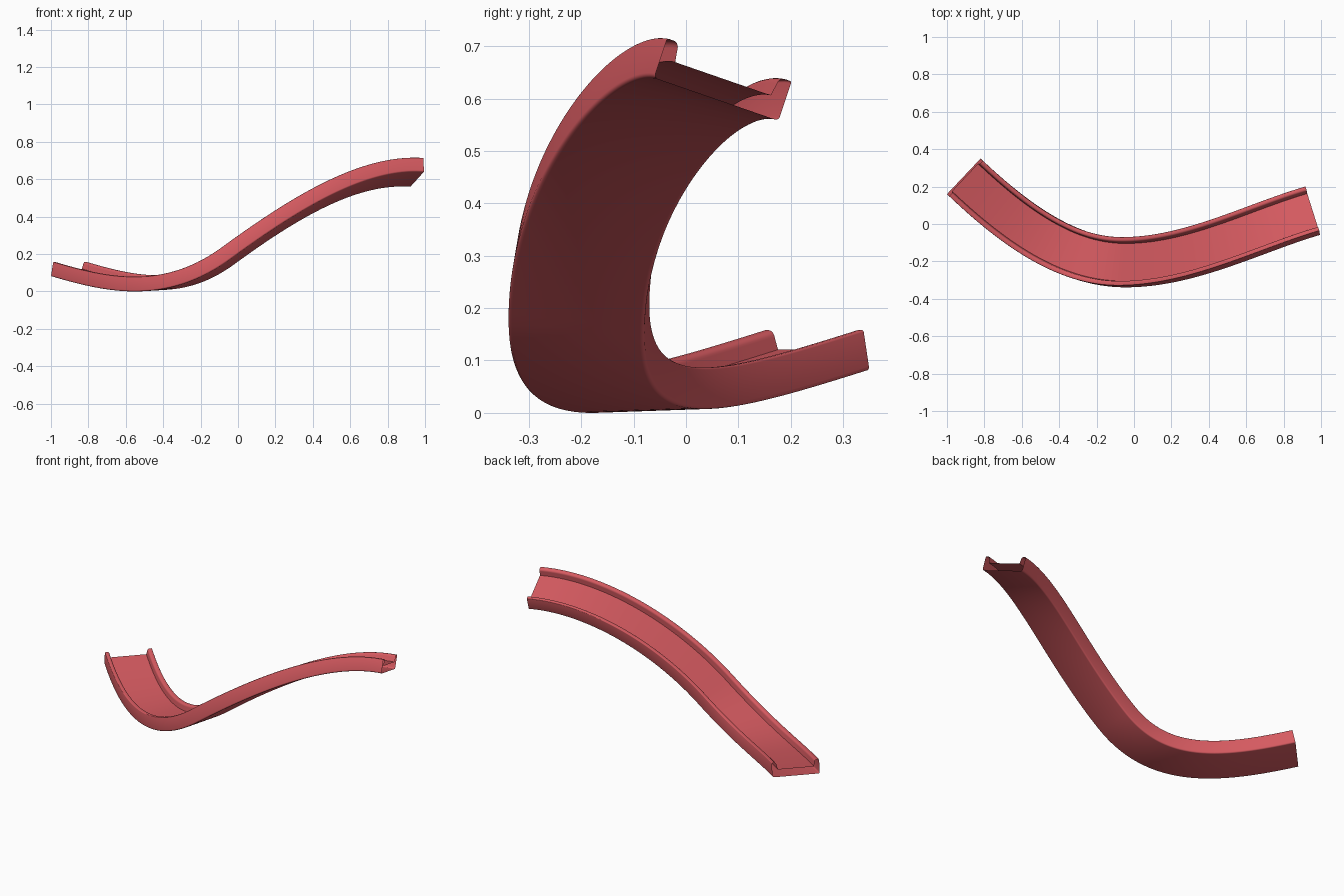
import bpy, bmesh, math
from mathutils import Vector
from mathutils.geometry import interpolate_bezier

if "Cube" in bpy.data.objects:
    bpy.data.objects.remove(bpy.data.objects["Cube"])

# centre path of the underside: two smooth Bezier segments
start, mid, end = Vector((-.91, .255, .085)), Vector((-.03, -.21, .163)), Vector((.957, .058, .603))
flow = Vector((1, 0, .73))
seg1 = interpolate_bezier(start, start + .3 * Vector((1, -.95, -.3)), mid - .3 * flow, mid, 49)
seg2 = interpolate_bezier(mid, mid + .35 * flow, end - .3 * Vector((1, .29, -.07)), end, 49)
path = seg1 + seg2[1:]


def arc(cx, cy, r, a0, a1, n=4):
    return [(cx + r * math.cos(math.radians(a0 + (a1 - a0) * i / n)),
             cy + r * math.sin(math.radians(a0 + (a1 - a0) * i / n))) for i in range(n + 1)]


# channel cross-section: half profile (side, up), then mirrored into a closed loop
W, H, FLOOR, WALL = .131, .079, .041, .026
half = arc(W - .008, .008, .008, -90, 0)
half += arc(W - .004, H - .004, .004, 0, 90, 3)
half += arc(W - WALL + .013, H - .013, .013, 90, 180, 5)
half += [(W - WALL - .004, FLOOR)]
profile = half + [(-s, u) for s, u in reversed(half)]

# sweep with a minimum-twist frame; the ends stay open
bm = bmesh.new()
rings = []
side = Vector((.69, .72, 0))
prev = None
for i, p in enumerate(path):
    t = (path[min(i + 1, len(path) - 1)] - path[max(i - 1, 0)]).normalized()
    if prev is not None:
        side = prev.rotation_difference(t) @ side
    side = (side - t * side.dot(t)).normalized()
    up = t.cross(side)
    prev = t
    rings.append([bm.verts.new(p + side * s + up * u) for s, u in profile])
n = len(profile)
for a, b in zip(rings, rings[1:]):
    for j in range(n):
        k = (j + 1) % n
        bm.faces.new((a[j], a[k], b[k], b[j]))
bmesh.ops.recalc_face_normals(bm, faces=bm.faces)

# rest on the ground
low = min(v.co.z for v in bm.verts)
bmesh.ops.translate(bm, verts=bm.verts, vec=(0, 0, -low))

me = bpy.data.meshes.new("slide_channel")
bm.to_mesh(me)
bm.free()
slide = bpy.data.objects.new("slide_channel", me)
bpy.context.collection.objects.link(slide)

# red plastic
mat = bpy.data.materials.new("red_plastic")
mat.diffuse_color = (.68, .105, .12, 1)
mat.use_nodes = True
mat.node_tree.nodes["Principled BSDF"].inputs["Base Color"].default_value = mat.diffuse_color
me.materials.append(mat)

bpy.context.view_layer.objects.active = slide
slide.select_set(True)
bpy.ops.object.shade_smooth_by_angle(angle=math.radians(40))
